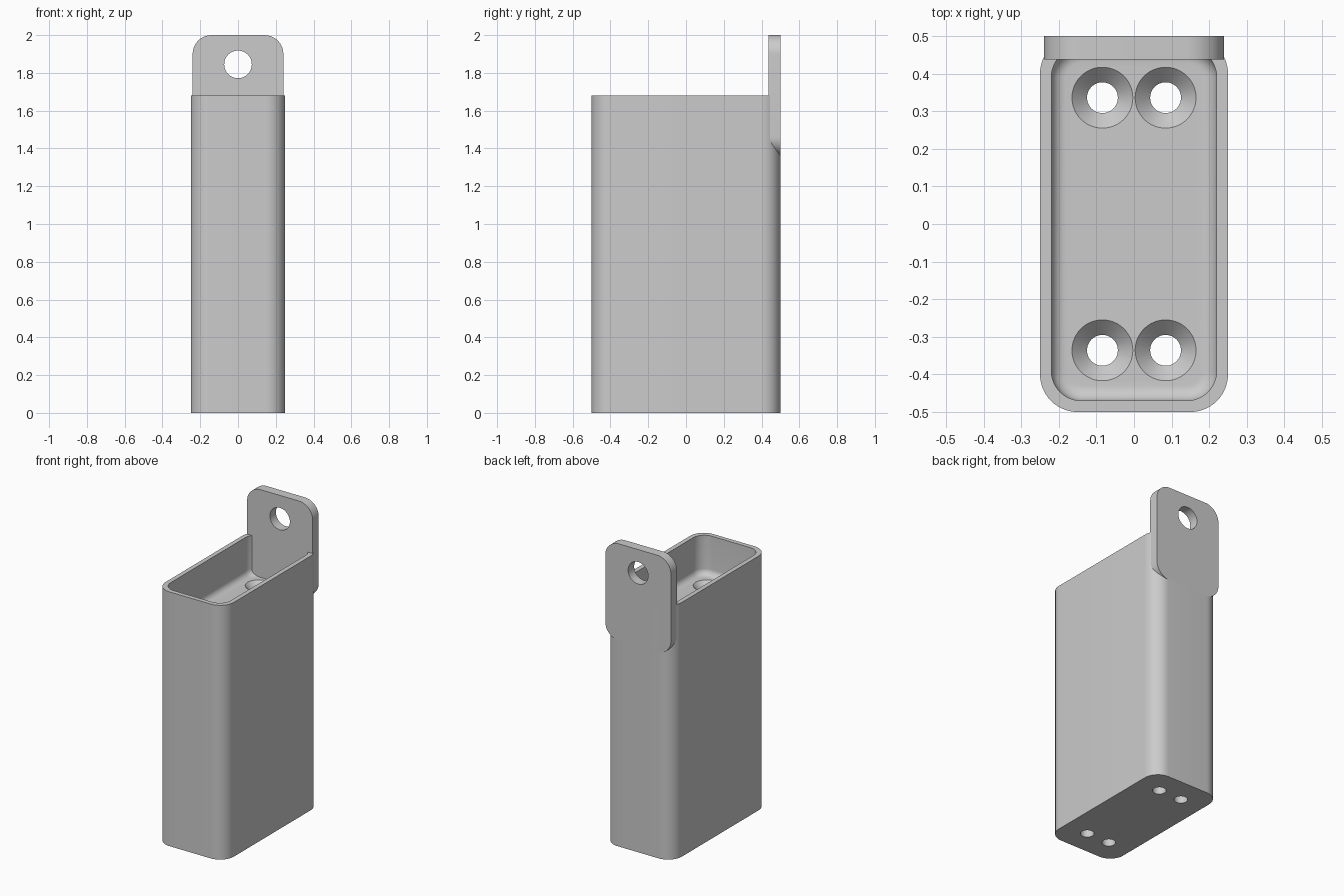
import bpy, bmesh, math
from mathutils import Matrix, Vector

if "Cube" in bpy.data.objects:
    bpy.data.objects.remove(bpy.data.objects["Cube"])

grey = bpy.data.materials.new("light_grey")
grey.diffuse_color = (0.6, 0.6, 0.6, 1)
grey.use_nodes = True
grey.node_tree.nodes["Principled BSDF"].inputs["Base Color"].default_value = grey.diffuse_color

FLOOR = 1.42   # height of the pocket floor


def make_object(name, bm):
    mesh = bpy.data.meshes.new(name)
    bmesh.ops.recalc_face_normals(bm, faces=bm.faces)
    bm.to_mesh(mesh)
    bm.free()
    obj = bpy.data.objects.new(name, mesh)
    bpy.context.collection.objects.link(obj)
    mesh.materials.append(grey)
    return obj


def rounded_box(name, lo, hi, axis, radius, floor_radius=0):
    """Box with rounded edges along one axis, and optionally a rounded bottom."""
    lo, hi = Vector(lo), Vector(hi)
    bm = bmesh.new()
    bmesh.ops.create_cube(bm, size=1, matrix=Matrix.Translation((lo + hi) / 2)
                          @ Matrix.Diagonal((*(hi - lo), 1)))
    edges = [e for e in bm.edges
             if abs((e.verts[0].co - e.verts[1].co).normalized()[axis]) > 0.9]
    bmesh.ops.bevel(bm, geom=edges, offset=radius, offset_type='OFFSET',
                    segments=14, profile=0.5, affect='EDGES')
    if floor_radius:
        edges = [e for e in bm.edges
                 if all(abs(v.co.z - lo.z) < 1e-5 for v in e.verts)]
        bmesh.ops.bevel(bm, geom=edges, offset=floor_radius, offset_type='OFFSET',
                        segments=8, profile=0.5, affect='EDGES')
    return make_object(name, bm)


def cone(name, centre, r1, r2, depth, rotation=Matrix()):
    bm = bmesh.new()
    bmesh.ops.create_cone(bm, cap_ends=True, segments=48, radius1=r1, radius2=r2,
                          depth=depth, matrix=Matrix.Translation(centre) @ rotation)
    return make_object(name, bm)


def cut(target, cutter):
    mod = target.modifiers.new("cut", 'BOOLEAN')
    mod.operation = 'DIFFERENCE'
    mod.solver = 'EXACT'
    mod.object = cutter
    cutter.hide_render = True
    bpy.context.view_layer.objects.active = target
    bpy.ops.object.modifier_apply(modifier=mod.name)
    bpy.data.objects.remove(cutter)


# Tall body with a shallow pocket at the top
body = rounded_box("body", (-0.25, -0.5, 0), (0.25, 0.5, 1.68), 2, 0.1)
cut(body, rounded_box("pocket", (-0.22, -0.47, FLOOR), (0.22, 0.47, 1.9),
                      2, 0.08, 0.04))

# Four countersunk screw holes running down through the body
for x in (-0.084, 0.084):
    for y in (-0.336, 0.336):
        cut(body, cone("shaft", (x, y, 0.8), 0.041, 0.041, 2))
        cut(body, cone("countersink", (x, y, FLOOR - 0.015), 0.041, 0.091, 0.05))

# Hanging tab on the back with its round hole
tab = rounded_box("hanging_tab", (-0.24, 0.437, 1.36), (0.24, 0.5, 2.0), 1, 0.1)
cut(tab, cone("tab_hole", (0, 0.47, 1.845), 0.073, 0.073, 0.3,
              Matrix.Rotation(math.pi / 2, 4, 'X')))

# Smooth rounded surfaces, sharp edges kept
for obj in (body, tab):
    bpy.ops.object.select_all(action='DESELECT')
    obj.select_set(True)
    bpy.context.view_layer.objects.active = obj
    bpy.ops.object.shade_smooth_by_angle(angle=math.radians(30))
